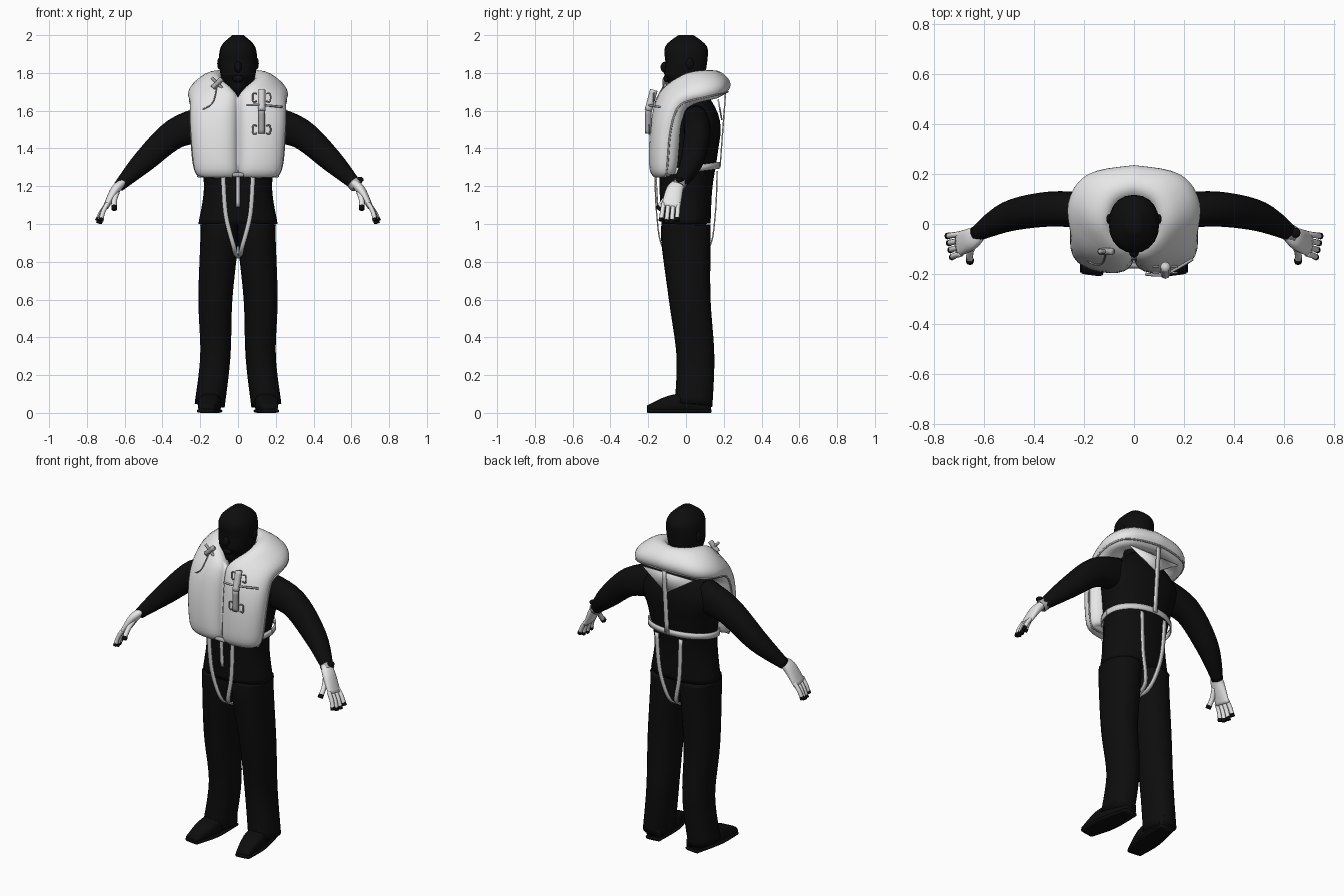
import bpy, bmesh, math
from mathutils import Vector, Matrix

if "Cube" in bpy.data.objects:
    bpy.data.objects.remove(bpy.data.objects["Cube"])


def material(name, shade):
    mat = bpy.data.materials.new(name)
    mat.use_nodes = True
    mat.diffuse_color = (shade, shade, shade, 1)
    mat.node_tree.nodes["Principled BSDF"].inputs["Base Color"].default_value = mat.diffuse_color
    return mat


BLACK = material("black cloth", .004)
WHITE = material("white bladder and skin", .8)
WEBBING = material("strap webbing", .65)
GREY = material("grey fittings", .4)
ACROSS, DEPTH, UP = Vector((1, 0, 0)), Vector((0, 1, 0)), Vector((0, 0, 1))


def finish(name, bm, mat, mirror=False, thickness=0):
    bmesh.ops.recalc_face_normals(bm, faces=bm.faces)
    mesh = bpy.data.meshes.new(name)
    bm.to_mesh(mesh)
    bm.free()
    mesh.materials.append(mat)
    mesh.shade_smooth()
    part = bpy.data.objects.new(name, mesh)
    bpy.context.collection.objects.link(part)
    if thickness:
        solid = part.modifiers.new("thickness", "SOLIDIFY")
        solid.thickness, solid.offset = thickness, 0
    if mirror:
        part.modifiers.new("mirror", "MIRROR")


def spline(keys, steps=5):
    """Smooth curve through key vectors of any dimension."""
    keys = [Vector(k) for k in keys]
    keys = [keys[0]] + keys + [keys[-1]]
    curve = []
    for before, start, end, after in zip(keys, keys[1:], keys[2:], keys[3:]):
        leave, arrive = (end - before) / 2, (after - start) / 2
        for step in range(steps):
            t = step / steps
            ease = t * t * (3 - 2 * t)
            curve.append(start.lerp(end, ease) + leave * (t * (1 - t) ** 2) - arrive * (t * t * (1 - t)))
    return curve + [keys[-1]]


def tangent(points, i):
    return (points[min(i + 1, len(points) - 1)] - points[max(i - 1, 0)]).normalized()


def ring(centre, u, v, sides, power):
    def rounded(value):
        return math.copysign(abs(value) ** power, value)
    angles = [math.tau * i / sides for i in range(sides)]
    return [centre + u * rounded(math.cos(a)) + v * rounded(math.sin(a)) for a in angles]


def skin(name, rings, mat, mirror=False, cap_end=True):
    bm = bmesh.new()
    loops = [[bm.verts.new(p) for p in points] for points in rings]
    for low, high in zip(loops, loops[1:]):
        for i in range(len(low)):
            bm.faces.new((low[i - 1], low[i], high[i], high[i - 1]))
    bm.faces.new(loops[0])
    if cap_end:
        bm.faces.new(loops[-1])
    finish(name, bm, mat, mirror)


def loft(name, keys, mat, side=ACROSS, mirror=False, sides=20, power=.9):
    """Each key is a centre, a half-size along side and a half-size across it."""
    rows = spline(keys)
    centres = [row.to_3d() for row in rows]
    rings = []
    for i, row in enumerate(rows):
        along = tangent(centres, i)
        u = (side - along * along.dot(side)).normalized()
        rings.append(ring(centres[i], u * row[3], along.cross(u) * row[4], sides, power))
    skin(name, rings, mat, mirror)


def rod(name, points, radius, mat=GREY, side=DEPTH, mirror=False):
    loft(name, [(*p, radius, radius) for p in points], mat, side, mirror, sides=8, power=1)


def ball(name, centre, size, mat, mirror=False):
    bm = bmesh.new()
    place = Matrix.Translation(centre) @ Matrix.Diagonal((*size, 1))
    bmesh.ops.create_uvsphere(bm, u_segments=12, v_segments=8, radius=1, matrix=place)
    finish(name, bm, mat, mirror)


def strap(name, points, width, side=ACROSS, mirror=False):
    bm = bmesh.new()
    edges = [[bm.verts.new(p + side * offset) for offset in (-width / 2, width / 2)] for p in spline(points)]
    for (a, b), (c, d) in zip(edges, edges[1:]):
        bm.faces.new((a, b, d, c))
    finish(name, bm, WEBBING, mirror, thickness=.007)


# Clothed body
loft("torso", [(0, 0, 1, .21, .13), (0, 0, 1.2, .18, .14), (0, .02, 1.4, .21, .15),
               (0, .04, 1.55, .23, .14), (0, .03, 1.7, .07, .07)], BLACK)
loft("trouser_legs", [(.15, .04, .04, .08, .1), (.12, .05, .3, .08, .1), (.12, .02, .6, .09, .11),
                      (.1, 0, .9, .1, .13), (.1, 0, 1, .1, .13)], BLACK, mirror=True)
loft("sleeves", [(.16, .05, 1.53, .07, .1), (.33, .06, 1.48, .07, .08), (.5, .03, 1.33, .06, .06),
                 (.63, -.04, 1.2, .03, .03)], BLACK, DEPTH, mirror=True)

# Shoes with a flat sole following the same outline
shoe = [(.13, .13, .04, .04, .04), (.15, -.05, .05, .06, .05), (.17, -.2, .02, .04, .02)]
loft("shoes", shoe, BLACK, mirror=True, power=.7)
loft("shoe_soles", [(x, y, .01, wide + .005, .01) for x, y, z, wide, tall in shoe],
     BLACK, mirror=True, power=.5)

# Head
loft("head", [(0, -.06, 1.69, .03, .04), (0, -.02, 1.75, .08, .1), (0, 0, 1.85, .1, .11),
              (0, 0, 1.94, .09, .11), (0, 0, 2, .03, .04)], BLACK)
loft("neck", [(0, .03, 1.6, .07, .07), (0, .01, 1.8, .07, .07)], BLACK)
ball("nose", (0, -.11, 1.83), (.02, .025, .03), BLACK)
ball("mouth", (0, -.1, 1.77), (.03, .02, .02), BLACK)
ball("ears", (.1, .02, 1.85), (.01, .02, .03), BLACK, mirror=True)

# Hands, with dark tips on the digits
loft("palms", [(.61, -.03, 1.22, .03, .02), (.65, -.06, 1.18, .045, .025), (.7, -.08, 1.09, .05, .015)],
     WHITE, DEPTH, mirror=True)


def digit(name, root, tip, radius=.012):
    root, tip = Vector(root), Vector(tip)
    knuckle = root.lerp(tip, .5) + ACROSS * radius / 2
    rod(name, [root, knuckle, tip], radius, WHITE, mirror=True)
    rod(name + "_tip", [knuckle.lerp(tip, .7), tip.lerp(knuckle, -.05)], radius * 1.1, BLACK, mirror=True)


for i in range(4):
    spread = i - 1.5
    digit(f"finger_{i}", (.69, -.08 - spread * .026, 1.11),
          (.735 - spread * .006, -.09 - spread * .028, 1 + abs(spread) * .012))
digit("thumb", (.64, -.08, 1.17), (.655, -.15, 1.08), .014)

# Wristwatch on the left arm
wrist = Vector((.62, -.035, 1.21))
arm_line = Vector((.02, -.01, -.02))
rod("watch_band", [wrist - arm_line / 2, wrist + arm_line / 2], .037)
ball("watch_dial", wrist + (ACROSS + UP) * .025, (.02, .02, .015), BLACK)

# Inflated bladder: inner edge, outer edge and half thickness, up the chest and round the neck
bladder = spline([(.02, -.13, 1.25, .19, -.11, 1.25, .03), (0, -.14, 1.29, .23, -.1, 1.29, .07),
                  (0, -.13, 1.5, .25, -.08, 1.5, .08), (0, -.11, 1.67, .25, -.03, 1.63, .07),
                  (.09, -.02, 1.77, .25, .1, 1.67, .06), (.07, .08, 1.79, .18, .19, 1.69, .06),
                  (0, .11, 1.79, 0, .22, 1.7, .06)])
inner = [Vector((max(0, row[0]), row[1], row[2])) for row in bladder]
outer = [Vector(row[3:6]) for row in bladder]
middle = [a.lerp(b, .5) for a, b in zip(inner, outer)]
sections = []
for i, row in enumerate(bladder):
    half = outer[i] - middle[i]
    along = -ACROSS if row == bladder[-1] else tangent(middle, i)
    sections.append(ring(middle[i], half, along.cross(half).normalized() * row[6], 24, .85))
skin("vest_bladder", sections, WHITE, mirror=True, cap_end=False)
rod("vest_piping", inner[:1] + outer[::3], .005, mirror=True)

# Back yoke panel under the collar
bm = bmesh.new()
bm.faces.new([bm.verts.new(p) for p in ((-.17, .17, 1.66), (.17, .17, 1.66), (0, .19, 1.55))])
finish("back_yoke", bm, WHITE, thickness=.008)

# Harness webbing
turns = [math.tau * i / 16 for i in range(17)]
strap("waist_belt", [(.21 * math.cos(a), .02 + .155 * math.sin(a), 1.29 + .02 * math.sin(a)) for a in turns],
      .035, UP)
strap("back_strap", [(0, .21, 1.7), (0, .18, 1.3)], .026)
for name, facing in (("front", -1), ("back", 1)):
    strap(name + "_crotch_straps", [(.08, facing * .165, 1.28), (.065, facing * .155, 1.05),
                                    (.02, facing * .12, .87), (.01, 0, .82)], .024, mirror=True)
strap("belt_tail", [(0, -.16, 1.27), (0, -.15, 1.09)], .02)
rod("belt_buckle", [(-.03, -.165, 1.26), (.03, -.165, 1.26)], .012)

# Gas inflator on the left lobe
valve = Vector((.125, -.2, 1.6))
rod("gas_cylinder", [valve - UP * .12, valve], .017)
rod("inflator_head", [valve, valve + UP * .11 + DEPTH * .03], .02, WEBBING)
rod("inflator_lever", [valve - ACROSS * .08 + UP * .03, valve + UP * .03,
                       valve + ACROSS * .11 + UP * .02 + DEPTH * .06], .006)
for height, back in ((-.1, .005), (.07, .03)):
    for direction in (-1, 1):
        bar = valve + UP * height + DEPTH * back + ACROSS * direction * .045
        hook = -ACROSS * direction * .02
        ends = [bar - UP * .02, bar + UP * .02]
        rod("inflator_bracket", [ends[0] + hook, ends[0], ends[1], ends[1] + hook], .004)

# Mouth tube and cord on the right lobe
mouth = Vector((-.11, -.11, 1.745))
rod("mouth_tube", [mouth - (ACROSS + UP) * .025, mouth + (ACROSS + UP) * .025], .014)
rod("tube_cross_bar", [mouth - (ACROSS - UP) * .03, mouth + (ACROSS - UP) * .03], .008)
rod("whistle_cord", [mouth, (-.13, -.16, 1.65), (-.18, -.15, 1.61), (-.245, -.08, 1.6)], .0035)
